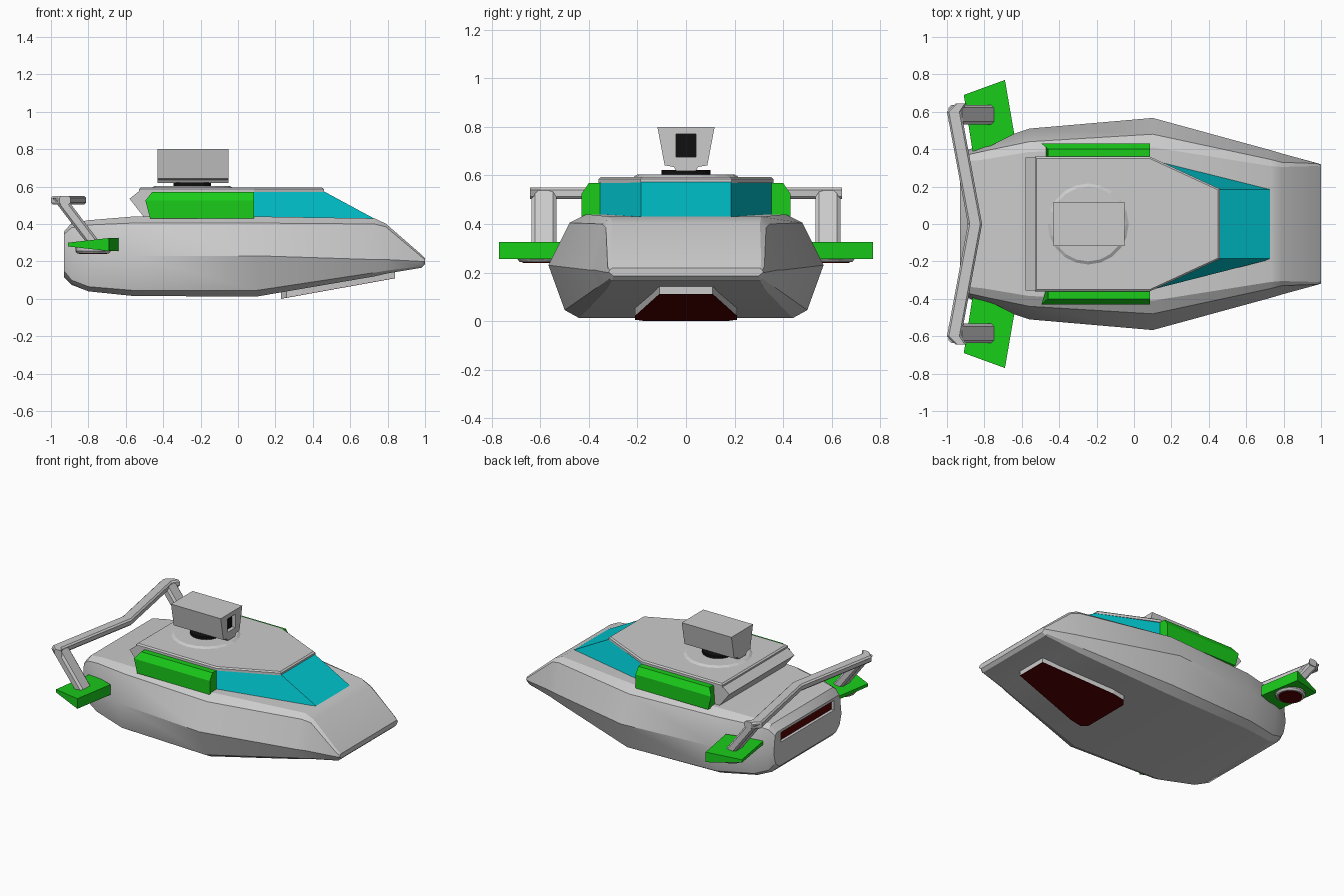
import bpy, bmesh
from math import cos, sin, pi

if "Cube" in bpy.data.objects:
    bpy.data.objects.remove(bpy.data.objects["Cube"])

GREEN, CYAN = (0.01, 0.6, 0.01, 1), (0.0, 0.56, 0.62, 1)
RED, BLACK = (0.09, 0.0, 0.0, 1), (0.005, 0.005, 0.005, 1)
mats = {}


def material(color):
    if color not in mats:
        mats[color] = bpy.data.materials.new("paint")
        mats[color].diffuse_color = color
    return mats[color]


def loft(name, rings, color=None, smooth=None):
    """Skin a list of equal-length point rings and cap both ends."""
    bm = bmesh.new()
    rs = [[bm.verts.new(p) for p in r] for r in rings]
    n = len(rs[0])
    for a, b in zip(rs, rs[1:]):
        for i in range(n):
            j = (i + 1) % n
            bm.faces.new((a[i], a[j], b[j], b[i]))
    bm.faces.new(rs[0][::-1])
    bm.faces.new(rs[-1])
    bmesh.ops.recalc_face_normals(bm, faces=bm.faces)
    me = bpy.data.meshes.new(name)
    bm.to_mesh(me)
    bm.free()
    ob = bpy.data.objects.new(name, me)
    bpy.context.collection.objects.link(ob)
    if color:
        me.materials.append(material(color))
    if smooth:
        bpy.ops.object.select_all(action='DESELECT')
        ob.select_set(True)
        bpy.context.view_layer.objects.active = ob
        bpy.ops.object.shade_smooth_by_angle(angle=smooth)
    return ob


def box(name, x0, x1, y0, y1, z0, z1, color=None):
    q = [(y0, z0), (y1, z0), (y1, z1), (y0, z1)]
    return loft(name, [[(x, y, z) for y, z in q] for x in (x0, x1)], color)


def disc(name, cx, cy, levels, color=None, n=20):
    """Stacked circles from (radius, z) pairs."""
    return loft(name, [[(cx + r * cos(2 * pi * i / n), cy + r * sin(2 * pi * i / n), z)
                        for i in range(n)] for r, z in levels], color)


def chamfered(hw, hh, c):
    """Centred rectangle with cut corners."""
    return [(-hw + c, -hh), (hw - c, -hh), (hw, -hh + c), (hw, hh - c),
            (hw - c, hh), (-hw + c, hh), (-hw, hh - c), (-hw, -hh + c)]


def mirror_y(half):
    return half + [(-y, z) for y, z in reversed(half)]


def cut(target, cutter):
    m = target.modifiers.new("recess", 'BOOLEAN')
    m.operation = 'DIFFERENCE'
    m.solver = 'EXACT'
    m.object = cutter
    cutter.hide_render = True
    cutter.hide_viewport = True


# Hull: x, then half section (bottom, bilge, widest, shoulder, top)
stations = [
    (-0.93, [(.31, .115), (.35, .15), (.37, .22), (.355, .345), (.33, .36)]),
    (-0.89, [(.33, .075), (.37, .10), (.395, .22), (.37, .38), (.335, .405)]),
    (-0.80, [(.36, .04), (.40, .065), (.43, .23), (.39, .395), (.345, .42)]),
    (-0.56, [(.42, .015), (.47, .045), (.51, .23), (.44, .405), (.385, .44)]),
    (0.10, [(.44, .012), (.50, .045), (.567, .23), (.48, .405), (.41, .44)]),
    (0.73, [(.335, .12), (.365, .14), (.395, .21), (.345, .40), (.31, .43)]),
    (0.79, [(.325, .134), (.35, .15), (.377, .21), (.33, .385), (.305, .402)]),
    (0.98, [(.305, .166), (.315, .175), (.325, .20), (.323, .225), (.31, .237)]),
    (1.00, [(.30, .185), (.305, .19), (.318, .20), (.315, .21), (.305, .218)]),
]
hull = loft("hull", [[(x, y, z) for y, z in mirror_y(h)] for x, h in stations], smooth=0.5)

# Recessed tail light
cut(hull, box("tail_light_cutter", -1.0, -0.90, -.29, .29, .275, .342))
box("tail_light", -.91, -.89, -.295, .295, .27, .345, RED)

# Belly plate following the rising bow, red underside
outline = [(.23, .17), (.26, .21), (.34, .21), (.84, .11)]
outline += [(x, -y) for x, y in reversed(outline)]


def belly(dz):
    return [(x, y, (x - .23) * .18 + dz) for x, y in outline]


loft("belly_plate", [belly(.002), belly(.05)])
loft("belly_panel", [belly(0), belly(.004)], RED)

# Cabin body, roof and glass
prof = [(.08, .42), (.08, .575), (-.53, .575), (-.58, .535), (-.49, .42)]
loft("cabin", [[(x, y, z) for x, z in prof] for y in (-.355, .355)])


def roof(e, z):
    p = [(-.53 + e, .36 - e), (.085, .36 - e), (.46 - e, .187 - e / 2)]
    return [(x, y, z) for x, y in p] + [(x, -y, z) for x, y in reversed(p)]


loft("cabin_roof", [roof(0, .57), roof(0, .586), roof(.01, .594)])


def glass(tip, z):
    return [(.08, .355, z), (tip, .185, z), (tip, -.185, z), (.08, -.355, z)]


loft("windshield", [glass(.745, .42), glass(.46, .574)], CYAN)

# Gun turret
disc("turret_base", -.245, 0, [(.22, .58), (.22, .592), (.20, .604)])
disc("turret_bearing", -.245, 0, [(.10, .60), (.10, .622)], BLACK)
gun_half = [(.04, .618), (.05, .635), (.088, .642), (.118, .80)]
gun = loft("gun_housing", [[(x, y, z) for y, z in mirror_y(gun_half)] for x in (-.43, -.05)])
cut(gun, box("muzzle_cutter", -.09, 0, -.042, .042, .677, .77))
box("muzzle", -.10, -.075, -.043, .043, .676, .771, BLACK)

# Cross bar over the stern
loft("stern_bar", [[(cx + u, y, .527 + v) for u, v in chamfered(w, .023, .01)]
                   for y, cx, w in ((-.643, -.925, .03), (-.60, -.962, .038), (0, -.85, .038),
                                    (.60, -.962, .038), (.643, -.925, .03))])

# Paired parts on each flank
for s, side in ((1, "left"), (-1, "right")):
    # Side block with chamfered top and slanted rear end
    sec = [(.35, .43), (.43, .43), (.43, .525), (.40, .57), (.35, .57)]
    tail = (-.47, -.47, -.495, -.46, -.46)
    loft(side + "_side_block", [[(x, s * y, z) for x, (y, z) in zip(tail, sec)],
                                [(.085, s * y, z) for y, z in sec]], GREEN)
    # Wedge fin, thick at its leading edge
    fin = [(-.91, .69, .010), (-.69, .77, .035), (-.64, .48, .035), (-.86, .37, .012)]
    loft(side + "_fin", [[(x, s * y, .29 + k * t) for x, y, t in fin] for k in (-1, 1)], GREEN)
    # Slanted strut
    loft(side + "_strut", [[(cx + u, s * .585 + v, z) for u, v in chamfered(.037, .052, .015)]
                           for cx, z in ((-.762, .285), (-.955, .538))])
    # Thruster under the fin
    disc(side + "_thruster", -.775, s * .60, [(.095, .285), (.095, .255), (.085, .243)])
    disc(side + "_thruster_glow", -.775, s * .60, [(.075, .25), (.075, .24)], RED)

for m in bpy.data.materials:
    if m.users and not m.is_grease_pencil:
        m.use_nodes = True
        m.node_tree.nodes["Principled BSDF"].inputs["Base Color"].default_value = m.diffuse_color
